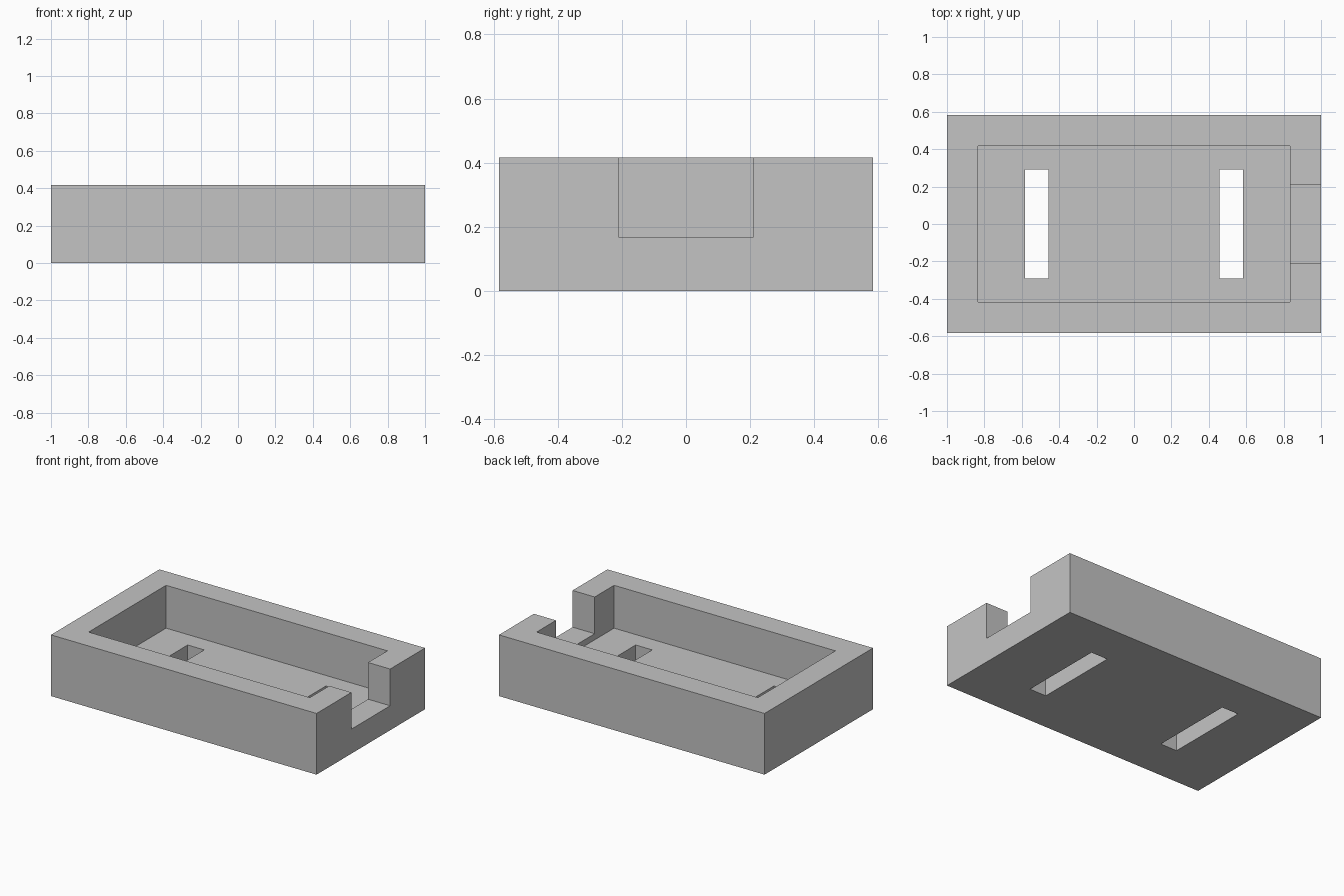
import bpy

cube = bpy.data.objects.get("Cube")
if cube:
    bpy.data.objects.remove(cube, do_unlink=True)

U = 2 / 48                      # design unit
LENGTH, WIDTH, HEIGHT = 48 * U, 28 * U, 10 * U
WALL_X, WALL_Y, FLOOR = 4 * U, 4 * U, 3 * U
NOTCH_HALF, NOTCH_SILL = 5 * U, 4 * U
SLOT_IN, SLOT_OUT, SLOT_HALF = 11 * U, 14 * U, 7 * U
OVER = 0.1                      # cutter overshoot


def box(name, x, y, z):
    """Box spanning the given (low, high) pair on each axis."""
    spans = (x, y, z)
    bpy.ops.mesh.primitive_cube_add(size=1, location=[sum(s) / 2 for s in spans])
    obj = bpy.context.object
    obj.name = name
    obj.scale = [s[1] - s[0] for s in spans]
    bpy.ops.object.transform_apply(location=True, rotation=False, scale=True)
    return obj


def cut(target, cutter):
    """Subtract the cutter from the target and discard the cutter."""
    cutter.hide_render = True
    mod = target.modifiers.new("cut", "BOOLEAN")
    mod.operation = "DIFFERENCE"
    mod.solver = "EXACT"
    mod.object = cutter
    bpy.context.view_layer.objects.active = target
    bpy.ops.object.modifier_apply(modifier=mod.name)
    bpy.data.objects.remove(cutter, do_unlink=True)


# Solid body
tray = box("open_tray", (-LENGTH / 2, LENGTH / 2), (-WIDTH / 2, WIDTH / 2), (0, HEIGHT))

# Rectangular cavity
inner_x, inner_y = LENGTH / 2 - WALL_X, WIDTH / 2 - WALL_Y
cut(tray, box("cavity_cutter", (-inner_x, inner_x), (-inner_y, inner_y),
              (FLOOR, HEIGHT + OVER)))

# Notch through the end wall, with a low sill
cut(tray, box("notch_cutter", (inner_x - OVER, LENGTH / 2 + OVER),
              (-NOTCH_HALF, NOTCH_HALF), (NOTCH_SILL, HEIGHT + OVER)))

# Pair of slots through the floor
for side in (-1, 1):
    span = sorted((side * SLOT_IN, side * SLOT_OUT))
    cut(tray, box("slot_cutter", span, (-SLOT_HALF, SLOT_HALF), (-OVER, FLOOR + OVER)))

# Plain grey finish
grey = bpy.data.materials.new("plain_grey")
grey.use_nodes = True
colour = (0.55, 0.55, 0.55, 1)
grey.diffuse_color = colour
grey.node_tree.nodes["Principled BSDF"].inputs["Base Color"].default_value = colour
tray.data.materials.clear()
tray.data.materials.append(grey)
for face in tray.data.polygons:
    face.material_index = 0
    face.use_smooth = False
